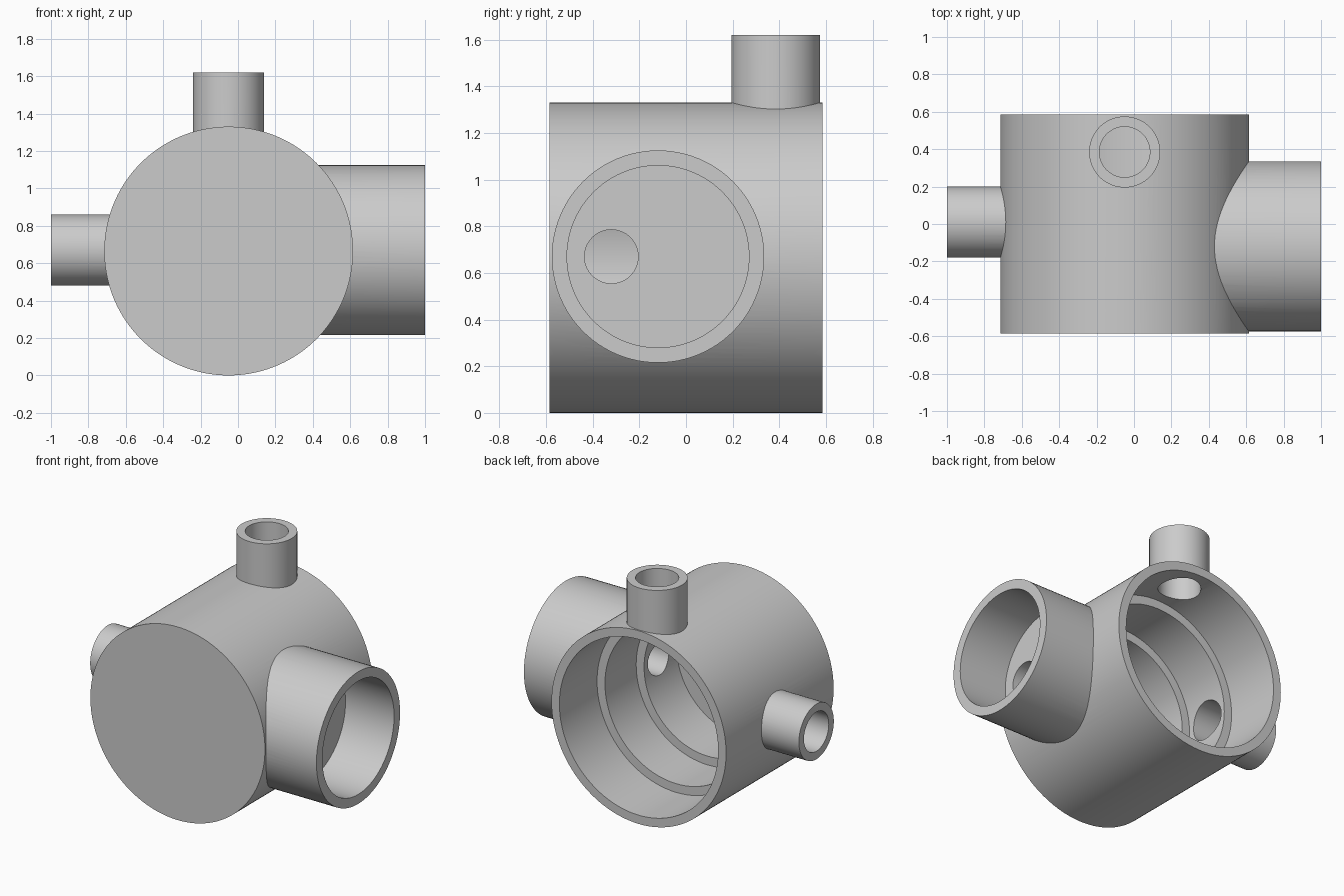
import bpy
from math import radians
from mathutils import Vector

default = bpy.data.objects.get("Cube")
if default:
    bpy.data.objects.remove(default, do_unlink=True)

grey = bpy.data.materials.new("light grey")
grey.use_nodes = True
grey.diffuse_color = (0.6, 0.6, 0.6, 1)
grey.node_tree.nodes["Principled BSDF"].inputs["Base Color"].default_value = (0.6, 0.6, 0.6, 1)


def cylinder(name, start, end, radius, sides=96):
    """Solid cylinder running between two points."""
    a, b = Vector(start), Vector(end)
    bpy.ops.mesh.primitive_cylinder_add(
        vertices=sides, radius=radius, depth=(b - a).length, location=(a + b) / 2,
        rotation=(b - a).to_track_quat('Z', 'Y').to_euler())
    obj = bpy.context.object
    obj.name = name
    obj.data.materials.append(grey)
    return obj


def combine(target, tool, operation):
    """Apply a boolean and discard the tool."""
    mod = target.modifiers.new(operation.title(), 'BOOLEAN')
    mod.operation = operation
    mod.solver = 'EXACT'
    mod.object = tool
    bpy.context.view_layer.objects.active = target
    bpy.ops.object.modifier_apply(modifier=mod.name)
    bpy.data.objects.remove(tool, do_unlink=True)


CX, CZ = -0.05, 0.665      # axis of the main drum
HALF = 0.585               # half the drum length
SIDE_Y, TOP_Y, SMALL_Y, PORT_Y = -0.12, 0.385, 0.01, -0.32

# Main drum, lying front to back
housing = cylinder("pipe_housing", (CX, -HALF, CZ), (CX, HALF, CZ), 0.665, 160)

# Outer walls of the three branch pipes
branches = [
    ("large_side_pipe", (0.2, SIDE_Y, CZ + 0.005), (1, SIDE_Y, CZ + 0.005), 0.455),
    ("small_side_pipe", (-0.5, SMALL_Y, CZ + 0.005), (-1, SMALL_Y, CZ + 0.005), 0.19),
    ("top_pipe", (CX, TOP_Y, 1.1), (CX, TOP_Y, 1.62), 0.19),
]
for branch in branches:
    combine(housing, cylinder(*branch), 'UNION')

# Stepped chamber open at the back, then the pipe bores and the small port
bores = [
    ("chamber_back", (CX, 0.175, CZ), (CX, 0.8, CZ), 0.605),
    ("chamber_middle", (CX, -0.165, CZ), (CX, 0.75, CZ), 0.545),
    ("chamber_front", (CX, -0.52, CZ), (CX, 0.7, CZ), 0.485),
    ("large_side_bore", (0.63, SIDE_Y, CZ + 0.005), (1.2, SIDE_Y, CZ + 0.005), 0.39),
    ("small_side_bore", (-0.3, SMALL_Y, CZ + 0.005), (-1.2, SMALL_Y, CZ + 0.005), 0.135),
    ("top_bore", (CX, TOP_Y, 0.9), (CX, TOP_Y, 1.8), 0.135),
    ("port_bore", (0.2, PORT_Y, CZ + 0.005), (0.8, PORT_Y, CZ + 0.005), 0.115),
]
for bore in bores:
    combine(housing, cylinder(*bore), 'DIFFERENCE')

# Smooth walls with crisp rims
bpy.ops.object.select_all(action='DESELECT')
housing.select_set(True)
bpy.context.view_layer.objects.active = housing
bpy.ops.object.shade_smooth_by_angle(angle=radians(25))
